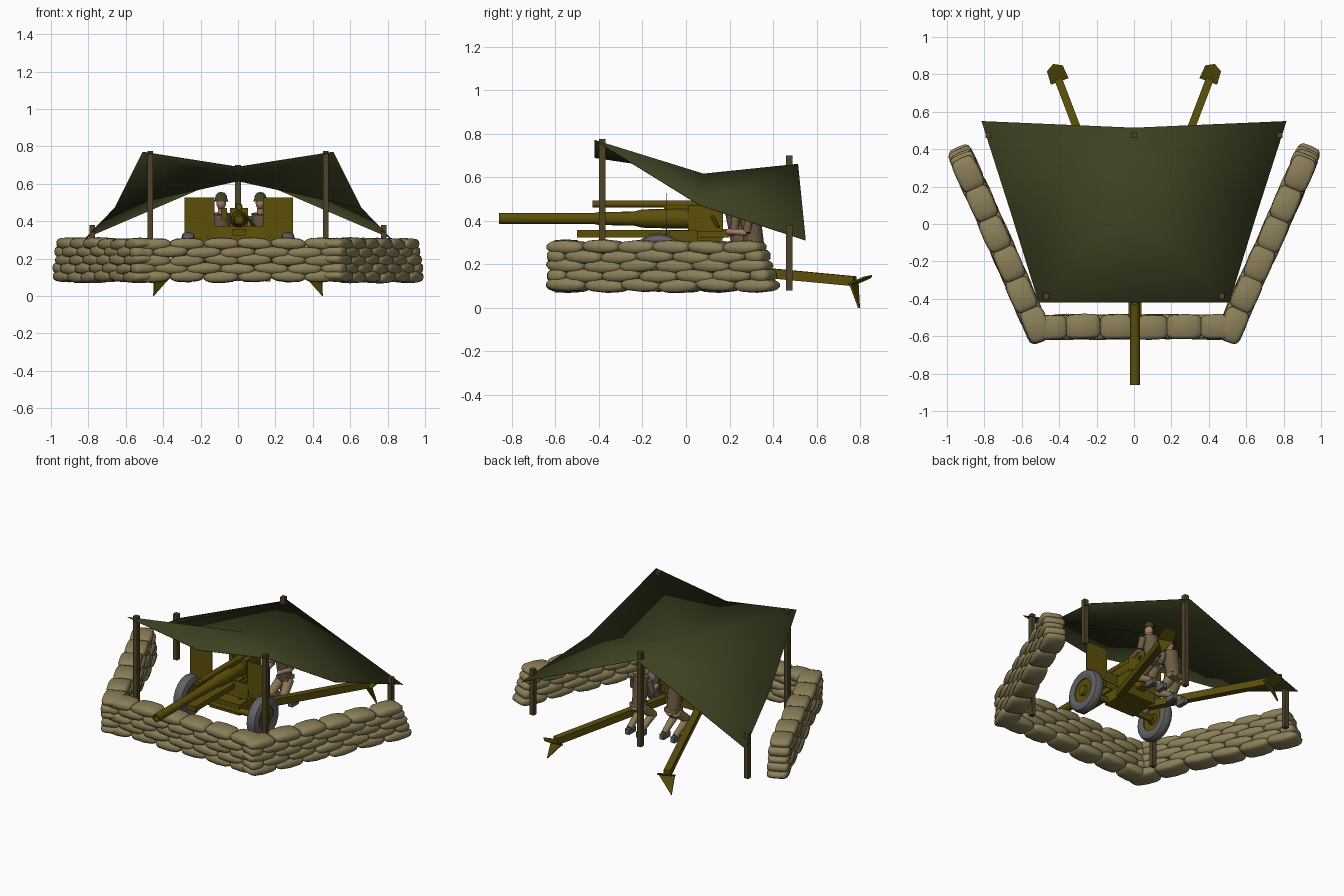
import bpy, bmesh, math, random
from mathutils import Vector, Matrix

if "Cube" in bpy.data.objects:
    bpy.data.objects.remove(bpy.data.objects["Cube"])

random.seed(4)

def mat(name, r, g, b):
    m = bpy.data.materials.new(name)
    m.diffuse_color = (r, g, b, 1)
    m.use_nodes = True
    m.node_tree.nodes["Principled BSDF"].inputs["Base Color"].default_value = m.diffuse_color
    return m

SAND = mat("sand_canvas", .26, .212, .098)
TARP = mat("tarp_green", .045, .054, .016)
WOOD = mat("pole_brown", .08, .056, .022)
OLIVE = mat("gun_olive", .107, .078, .003)
GREY = mat("rubber_grey", .12, .12, .125)
SKIN = mat("skin", .38, .20, .14)
KHAKI = mat("trouser_khaki", .25, .18, .09)
JACKET = mat("jacket_brown", .15, .105, .06)
HELMET = mat("helmet_green", .045, .06, .02)

def finish(bm, name, m, smooth=None):
    bmesh.ops.recalc_face_normals(bm, faces=bm.faces)
    me = bpy.data.meshes.new(name)
    bm.to_mesh(me)
    bm.free()
    me.materials.append(m)
    ob = bpy.data.objects.new(name, me)
    bpy.context.collection.objects.link(ob)
    if smooth:
        bpy.ops.object.select_all(action='DESELECT')
        bpy.context.view_layer.objects.active = ob
        ob.select_set(True)
        bpy.ops.object.shade_smooth_by_angle(angle=math.radians(smooth))
    return ob

def box(name, c, s, m, rx=0):
    bm = bmesh.new()
    M = Matrix.Translation(c) @ Matrix.Rotation(rx, 4, 'X') @ Matrix.Diagonal((*s, 1))
    bmesh.ops.create_cube(bm, size=1, matrix=M)
    return finish(bm, name, m)

def beam(name, p0, p1, w, h, m):
    p0, p1 = Vector(p0), Vector(p1)
    d = p1 - p0
    bm = bmesh.new()
    M = Matrix.Translation((p0 + p1) / 2) @ d.to_track_quat('Y', 'Z').to_matrix().to_4x4()
    bmesh.ops.create_cube(bm, size=1, matrix=M @ Matrix.Diagonal((w, d.length, h, 1)))
    return finish(bm, name, m)

def rod(name, p0, p1, r0, r1, m, n=10):
    p0, p1 = Vector(p0), Vector(p1)
    d = p1 - p0
    bm = bmesh.new()
    M = Matrix.Translation((p0 + p1) / 2) @ d.to_track_quat('Z', 'Y').to_matrix().to_4x4()
    bmesh.ops.create_cone(bm, cap_ends=True, segments=n, radius1=r0, radius2=r1, depth=d.length, matrix=M)
    return finish(bm, name, m, 40)

def lathe(name, prof, M, m, n=16):
    # profile is (radius, height), spun round z and then placed by M
    bm = bmesh.new()
    vs = [bm.verts.new((r, 0, z)) for r, z in prof]
    es = [bm.edges.new(p) for p in zip(vs, vs[1:])]
    bmesh.ops.spin(bm, geom=vs + es, cent=(0, 0, 0), axis=(0, 0, 1), angle=2 * math.pi, steps=n)
    bmesh.ops.remove_doubles(bm, verts=bm.verts, dist=1e-4)
    bmesh.ops.transform(bm, matrix=M, verts=bm.verts)
    return finish(bm, name, m, 35)

def ball(name, c, s, m):
    bm = bmesh.new()
    bmesh.ops.create_uvsphere(bm, u_segments=12, v_segments=8, radius=1,
                              matrix=Matrix.Translation(c) @ Matrix.Diagonal((*s, 1)))
    return finish(bm, name, m, 60)

def hull(name, pts, m):
    bm = bmesh.new()
    for p in pts:
        bm.verts.new(p)
    bmesh.ops.convex_hull(bm, input=bm.verts)
    return finish(bm, name, m)

# Sandbag walls: rows of soft pillows, every other row shifted by half a bag
def add_bag(bm, c, ang, L):
    new = bmesh.ops.create_uvsphere(bm, u_segments=12, v_segments=8, radius=1)['verts']
    M = (Matrix.Translation(c) @ Matrix.Rotation(ang + random.uniform(-.03, .03), 4, 'Z')
         @ Matrix.Rotation(random.uniform(-.06, .06), 4, 'Y'))
    for v in new:
        x, y, z = (math.copysign(abs(k) ** e, k) for k, e in ((v.co.z, .5), (v.co.x, .45), (v.co.y, .6)))
        pinch = 1 - .45 * abs(x) ** 3
        v.co = M @ Vector((x * L, y * .067, z * .033 * pinch))

def wall(name, a, b, n, trim=0, rows=5):
    a, b = Vector(a), Vector(b)
    d = b - a
    ang = math.atan2(d.y, d.x)
    bm = bmesh.new()
    for r in range(rows):
        end = 1 - trim * r   # upper rows stop a little earlier
        cuts = [i / n for i in range(n + 1)] if r % 2 == 0 else [0] + [(i + .5) / n for i in range(n)] + [1]
        for t0, t1 in zip(cuts, cuts[1:]):
            p = a + d * (t0 + t1) / 2 * end
            add_bag(bm, (p.x + random.uniform(-.004, .004), p.y + random.uniform(-.004, .004),
                         .104 + .0435 * r + random.uniform(-.004, .004)), ang, d.length * end * (t1 - t0) * .53)
    return finish(bm, name, SAND, 50)

wall("front_sandbag_wall", (-.54, -.55), (.54, -.55), 6)
wall("right_sandbag_wall", (.49, -.62), (.945, .41), 6, .014)
wall("left_sandbag_wall", (-.49, -.62), (-.945, .41), 6, .014)

# Tarp: sagging three by three sheet
bm = bmesh.new()
rows = [((.51, -.42, .77), (0, -.42, .69)), ((.66, .065, .47), (0, .08, .615)), ((.815, .55, .31), (0, .515, .66))]
grid = [[bm.verts.new((-s[0], s[1], s[2])), bm.verts.new(c), bm.verts.new(s)] for s, c in rows]
for j in range(2):
    for i in range(2):
        a, b, c, d = grid[j][i], grid[j][i + 1], grid[j + 1][i + 1], grid[j + 1][i]
        for tri in (((a, b, d), (b, c, d)) if i else ((a, b, c), (a, c, d))):
            bm.faces.new(tri)
tarp = finish(bm, "canvas_tarp", TARP, 80)
sol = tarp.modifiers.new("thickness", 'SOLIDIFY')
sol.thickness = .003
sol.offset = 0

# Tent poles
for x, y, top in ((.47, -.385, .775), (-.47, -.385, .775), (.78, .475, .38), (-.78, .475, .38), (0, .475, .70)):
    box("tent_pole", (x, y, (top + .08) / 2), (.03, .03, top - .08), WOOD)

# Gun barrel, recoil tube, cradle and breech
ROT = Matrix.Rotation(math.pi / 2, 4, 'X')  # spin axis points to the front
lathe("barrel", [(0, .55), (.016, .55), (.016, .86), (.026, .86), (.026, .42), (.030, .40), (.032, .24),
                 (.042, .20), (.046, .06), (.046, -.03), (0, -.03)], Matrix.Translation((.005, 0, .41)) @ ROT, OLIVE)
rod("recoil_tube", (.005, -.43, .477), (.005, .17, .477), .017, .017, OLIVE)
rod("recoil_collar", (.005, -.40, .477), (.005, -.37, .477), .02, .02, OLIVE)
box("tube_bracket", (.005, -.02, .45), (.03, .16, .06), OLIVE)
box("cradle", (.005, -.15, .34), (.07, .70, .034), OLIVE)
box("breech_block", (.005, .09, .41), (.095, .16, .12), OLIVE)
rod("breech_lever", (.05, .12, .42), (.09, .15, .37), .008, .008, OLIVE, 8)
hull("elevation_arc", [(x, y, z) for x in (-.025, .03) for y, z in ((-.10, .33), (.18, .33), (.10, .24), (-.02, .21))], OLIVE)

# Carriage body and axle
box("carriage_body", (0, -.04, .215), (.22, .20, .07), OLIVE)
rod("axle", (-.265, -.125, .205), (.265, -.125, .205), .02, .02, OLIVE)
for s in (-1, 1):
    box("trunnion_cheek", (s * .06, -.01, .29), (.018, .13, .13), OLIVE)

    # Shield: tall thin outer panels with a low stay
    box("shield_panel", (s * .21 + .005, -.09, .41), (.16, .003, .235), OLIVE)
    beam("shield_stay", (s * .17, -.088, .32), (s * .09, .02, .23), .012, .012, OLIVE)

    # Wheel: rounded tyre with an olive hub
    W = Matrix.Translation((s * .267, -.125, .207)) @ Matrix.Rotation(math.pi / 2, 4, 'Y')
    lathe("tyre", [(.075, -.028), (.105, -.036), (.127, -.028), (.135, -.01), (.135, .01), (.127, .028),
                   (.105, .036), (.075, .028), (.075, -.028)], W, GREY, 20)
    lathe("wheel_hub", [(0, -.034), (.03, -.034), (.035, -.016), (.078, -.02), (.078, .02), (.035, .016),
                        (.03, .034), (0, .034)], W, OLIVE, 16)

    # Split trail and spade
    beam("trail_leg", (s * .11, 0, .195), (s * .405, .775, .122), .042, .045, OLIVE)

    def P(u, v, z):
        return (s * (.397 + .936 * u + .35 * v), .762 + .936 * v - .35 * u, z)
    hull("spade_top", [P(u, v, z + k) for k in (0, .008) for u, v, z in
                       ((-.05, .0, .105), (.05, .0, .105), (-.045, .075, .135), (.045, .075, .135), (0, .10, .143))], OLIVE)
    hull("spade_blade", [P(u, v + k, z) for k in (0, .01) for u, v, z in
                         ((-.05, .005, .11), (.05, .005, .11), (.04, .045, 0))], OLIVE)

hull("shield_centre", [(x, y + k, z) for x in (-.13, .14) for k in (0, .005) for y, z in ((-.10, .275), (-.09, .375))], OLIVE)
box("sight_box", (-.075, .06, .44), (.03, .05, .06), OLIVE)

# Gun crew: two kneeling figures, hands reaching to the gun
for name, x, y in (("right_crew", .12, .29), ("left_crew", -.09, .23)):
    rod(name + "_torso", (x, y + .03, .255), (x, y, .44), .043, .05, JACKET)
    box(name + "_belt", (x, y + .03, .265), (.085, .075, .025), KHAKI)
    rod(name + "_neck", (x, y, .43), (x, y - .005, .48), .018, .018, SKIN)
    ball(name + "_head", (x, y - .01, .497), (.026, .03, .034), SKIN)
    lathe(name + "_helmet", [(0, .05), (.018, .046), (.03, .03), (.034, .008), (.040, 0), (.03, .004), (0, .03)],
          Matrix.Translation((x, y - .005, .506)), HELMET, 14)
    for s in (-1, 1):
        hip, knee, foot = (x + s * .025, y + .03, .25), (x + s * .045, y - .05, .18), (x + s * .04, y + .07, .11)
        rod(name + "_thigh", hip, knee, .032, .026, KHAKI)
        ball(name + "_knee", knee, (.027, .027, .027), KHAKI)
        rod(name + "_shin", knee, foot, .026, .019, KHAKI)
        box(name + "_boot", (foot[0], foot[1] - .01, .095), (.03, .07, .035), GREY)
        sh, el, ha = (x + s * .055, y, .425), (x + s * .07, y - .01, .345), (x + s * .045, y - .09, .35)
        rod(name + "_upper_arm", sh, el, .022, .018, JACKET)
        rod(name + "_forearm", el, ha, .016, .013, SKIN)
        ball(name + "_hand", ha, (.015, .018, .015), SKIN)
